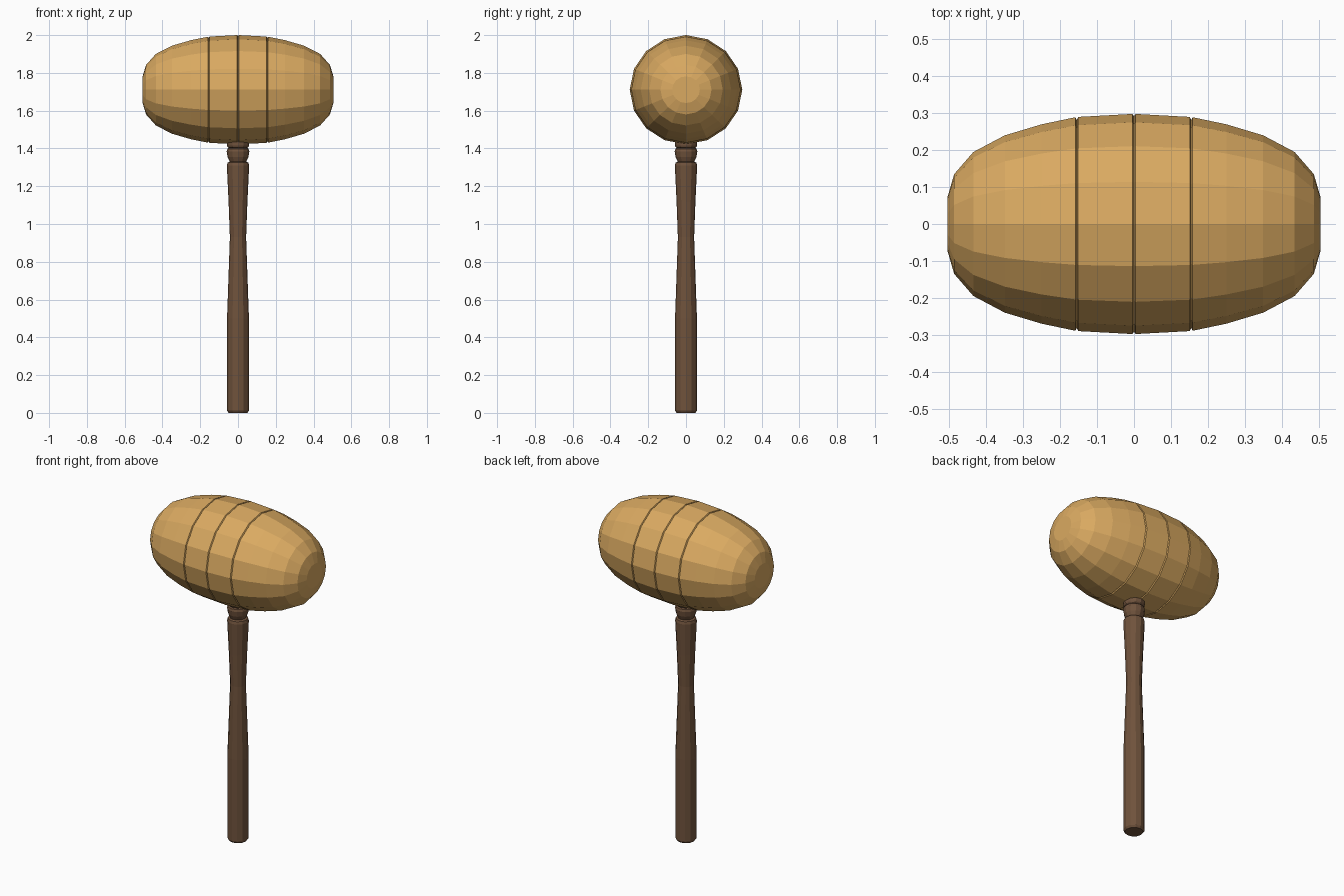
import bpy, bmesh
from math import cos, sin, tau

if "Cube" in bpy.data.objects:
    bpy.data.objects.remove(bpy.data.objects["Cube"])


def material(name, rgb):
    m = bpy.data.materials.new(name)
    m.diffuse_color = (*rgb, 1)
    m.use_nodes = True
    m.node_tree.nodes["Principled BSDF"].inputs["Base Color"].default_value = m.diffuse_color
    return m


def lathe(name, profile, sides, place, mat):
    """Spin (position, radius) pairs; place(t, u, v) maps to world space."""
    bm = bmesh.new()
    rings = []
    for t, r in profile:
        rings.append([bm.verts.new(place(t, r * cos(tau * i / sides), r * sin(tau * i / sides)))
                      for i in range(sides)])
    for a, b in zip(rings, rings[1:]):
        for i in range(sides):
            j = (i + 1) % sides
            bm.faces.new((a[i], a[j], b[j], b[i]))
    bm.faces.new(rings[0][::-1])
    bm.faces.new(rings[-1])
    bmesh.ops.recalc_face_normals(bm, faces=bm.faces)
    me = bpy.data.meshes.new(name)
    bm.to_mesh(me)
    bm.free()
    me.materials.append(mat)
    ob = bpy.data.objects.new(name, me)
    bpy.context.collection.objects.link(ob)
    return ob


light_wood = material("light_wood", (0.70, 0.40, 0.12))
dark_wood = material("dark_wood", (0.16, 0.085, 0.045))

# Mallet head: barrel along x with three thin turned grooves
half = [(0, 0.291), (0.004, 0.298), (0.151, 0.290), (0.155, 0.282), (0.159, 0.289),
        (0.25, 0.270), (0.35, 0.240), (0.435, 0.195), (0.487, 0.135), (0.505, 0.073)]
barrel = [(-x, r) for x, r in half[:0:-1]] + half
lathe("mallet_head", barrel, 16, lambda t, u, v: (t, u, 1.711 + v * 0.97), light_wood)

# Handle: waisted grip, neck bead and collar running into the head
handle = [(0, 0.050), (0.012, 0.058), (0.50, 0.058), (0.70, 0.051), (0.93, 0.043),
          (1.12, 0.050), (1.31, 0.059), (1.325, 0.055), (1.33, 0.044), (1.355, 0.055),
          (1.385, 0.060), (1.398, 0.056), (1.403, 0.049), (1.408, 0.056), (1.415, 0.059),
          (1.45, 0.059)]
lathe("handle", handle, 12, lambda t, u, v: (u, v, t), dark_wood)
